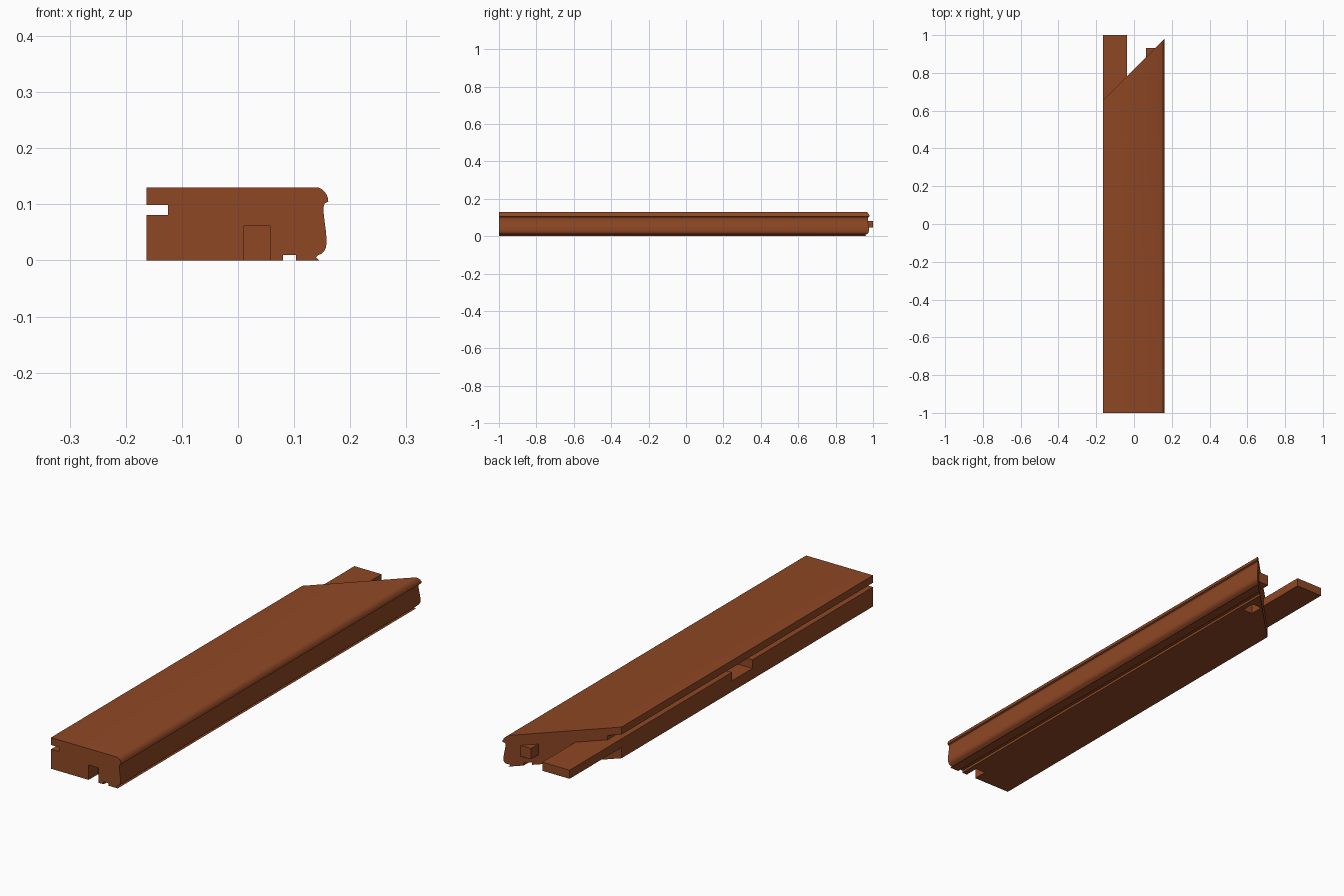
import bpy, bmesh, math
from mathutils import Vector

if "Cube" in bpy.data.objects:
    bpy.data.objects.remove(bpy.data.objects["Cube"])

wood = bpy.data.materials.new("brown wood")
wood.diffuse_color = (0.275, 0.064, 0.018, 1)
wood.use_nodes = True
wood.node_tree.nodes["Principled BSDF"].inputs["Base Color"].default_value = wood.diffuse_color

MITRE = 0.82                      # 45 degree back end: y = MITRE + x


def prism(name, bottom, top):
    """Closed solid between two matching loops of points."""
    bm = bmesh.new()
    a = [bm.verts.new(p) for p in bottom]
    b = [bm.verts.new(p) for p in top]
    bm.faces.new(a)
    bm.faces.new(b[::-1])
    n = len(a)
    for i in range(n):
        bm.faces.new((a[i], b[i], b[(i + 1) % n], a[(i + 1) % n]))
    bmesh.ops.recalc_face_normals(bm, faces=bm.faces)
    me = bpy.data.meshes.new(name)
    bm.to_mesh(me)
    bm.free()
    me.materials.append(wood)
    ob = bpy.data.objects.new(name, me)
    bpy.context.collection.objects.link(ob)
    return ob


def plate(name, outline, z0, z1):
    """Flat outline in x, y raised from z0 to z1."""
    return prism(name, [(x, y, z0) for x, y in outline], [(x, y, z1) for x, y in outline])


def cut(target, x0, x1, y0, y1, z0, z1):
    """Cut a box out of the target."""
    box = plate("cutter", [(x0, y0), (x1, y0), (x1, y1), (x0, y1)], z0, z1)
    box.hide_render = True
    mod = target.modifiers.new("cut", 'BOOLEAN')
    mod.operation, mod.solver, mod.object = 'DIFFERENCE', 'EXACT', box
    bpy.context.view_layer.objects.active = target
    bpy.ops.object.modifier_apply(modifier=mod.name)
    bpy.data.objects.remove(box)


# Moulded rail: cross-section in x, z with edge slot, base groove and rounded nose
profile = [(-0.163, 0), (0.08, 0), (0.08, 0.01), (0.103, 0.01), (0.103, 0),
           (0.145, 0), (0.139, 0.006), (0.142, 0.009), (0.149, 0.012), (0.154, 0.017),
           (0.157, 0.024), (0.158, 0.037), (0.1565, 0.053), (0.154, 0.072),
           (0.152, 0.09), (0.153, 0.098), (0.155, 0.102), (0.161, 0.105),
           (0.160, 0.112), (0.157, 0.119), (0.152, 0.125), (0.148, 0.128), (0.143, 0.13),
           (-0.163, 0.13), (-0.163, 0.099), (-0.125, 0.099), (-0.125, 0.081), (-0.163, 0.081)]
rail = prism("moulded_rail",
             [(x, -1, z) for x, z in profile],
             [(x, MITRE + x, z) for x, z in profile])

# Front notch, hidden pocket near the mitre, and side mortise
cut(rail, 0.011, 0.057, -1.1, -0.94, -0.1, 0.062)
cut(rail, 0.011, 0.057, 0.765, 0.825, -0.1, 0.062)
cut(rail, -0.3, -0.04, -0.205, -0.07, 0.045, 0.098)

# Tenons standing on the mitred face
plate("long_tenon", [(-0.163, MITRE - 0.163), (-0.037, MITRE - 0.037),
                     (-0.037, 1), (-0.163, 1)], 0.045, 0.081)
plate("short_tenon", [(0.063, MITRE + 0.063), (0.112, MITRE + 0.112),
                      (0.063, MITRE + 0.112)], 0.04, 0.085)

# Smooth the moulding, keep the corners crisp
bpy.ops.object.select_all(action='DESELECT')
rail.select_set(True)
bpy.context.view_layer.objects.active = rail
bpy.ops.object.shade_smooth_by_angle(angle=math.radians(30))
